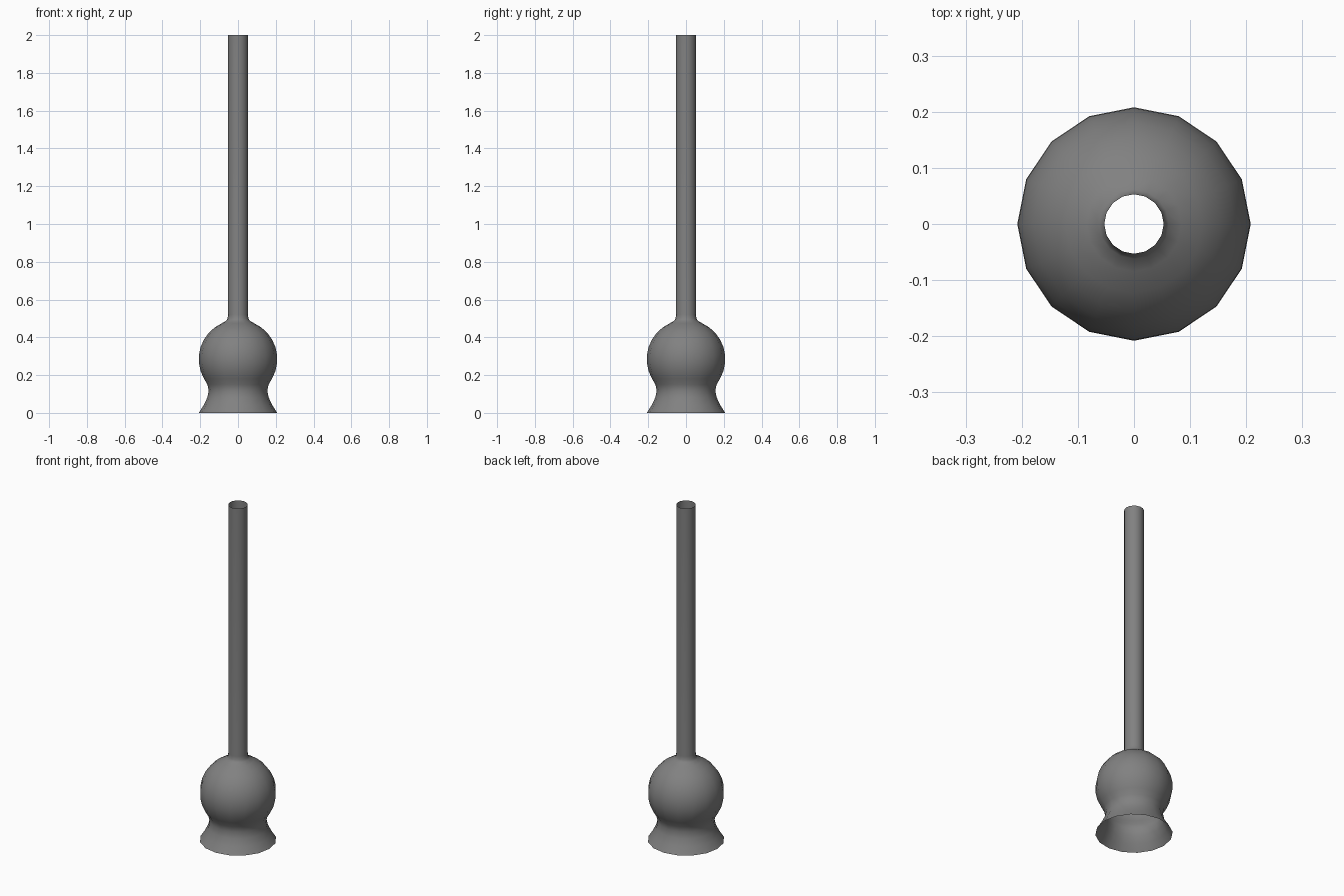
import bpy
import math

if "Cube" in bpy.data.objects:
    bpy.data.objects.remove(bpy.data.objects["Cube"])

SIDES = 16
BALL_RADIUS, BALL_Z = 0.208, 0.285
TUBE_RADIUS = 0.053

# Flared foot and waist
profile = [(0.208, 0), (0.182, 0.04), (0.163, 0.08), (0.155, 0.117), (0.162, 0.15)]
# Ball, from below its middle up to the neck
for degrees in range(-30, 75, 12):
    a = math.radians(degrees)
    profile.append((BALL_RADIUS * math.cos(a), BALL_Z + BALL_RADIUS * math.sin(a)))
# Small fillet, then the long open tube
profile += [(0.062, 0.488), (0.055, 0.5), (TUBE_RADIUS, 0.52), (TUBE_RADIUS, 2)]

# Spin the profile into one open shell
verts = []
for r, z in profile:
    for i in range(SIDES):
        a = math.tau * i / SIDES
        verts.append((r * math.cos(a), r * math.sin(a), z))
faces = []
for ring in range(len(profile) - 1):
    for i in range(SIDES):
        j = (i + 1) % SIDES
        low, high = ring * SIDES, (ring + 1) * SIDES
        faces.append((low + i, low + j, high + j, high + i))

mesh = bpy.data.meshes.new("tube_with_bulb_base")
mesh.from_pydata(verts, [], faces)
mesh.update()
shell = bpy.data.objects.new("tube_with_bulb_base", mesh)
bpy.context.collection.objects.link(shell)

# Plain grey surface
grey = bpy.data.materials.new("mid_grey")
grey.use_nodes = True
colour = (0.22, 0.22, 0.22, 1)
grey.diffuse_color = colour
grey.node_tree.nodes["Principled BSDF"].inputs["Base Color"].default_value = colour
mesh.materials.append(grey)

# Smooth shading
bpy.ops.object.select_all(action="DESELECT")
shell.select_set(True)
bpy.context.view_layer.objects.active = shell
bpy.ops.object.shade_smooth_by_angle(angle=math.radians(60))
